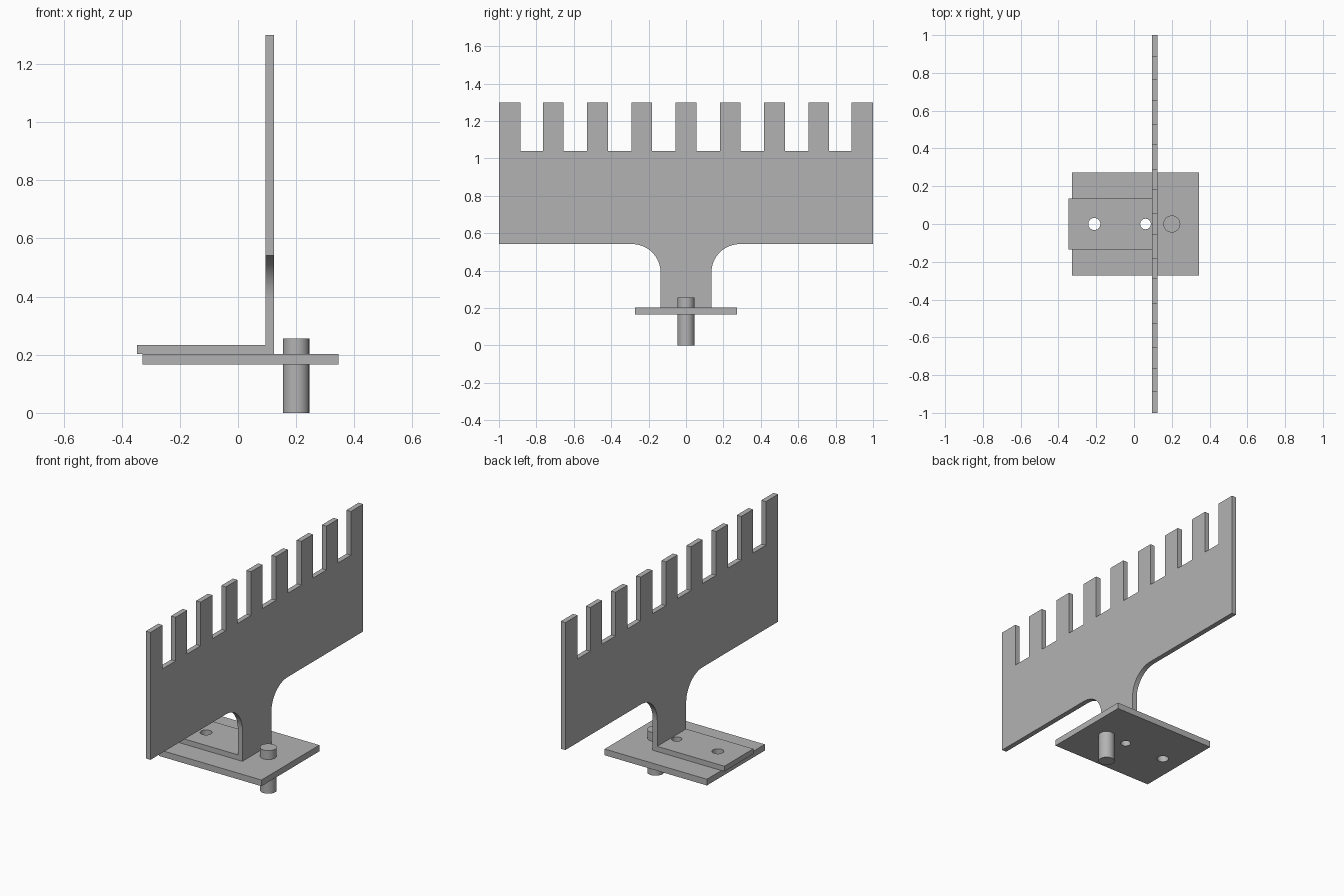
import bpy, bmesh, math
from mathutils import Matrix, Vector

cube = bpy.data.objects.get("Cube")
if cube:
    bpy.data.objects.remove(cube, do_unlink=True)

grey = bpy.data.materials.new("plain_grey")
grey.use_nodes = True
colour = (0.45, 0.45, 0.45, 1)
grey.diffuse_color = colour
grey.node_tree.nodes["Principled BSDF"].inputs["Base Color"].default_value = colour


def finish(name, bm):
    bmesh.ops.recalc_face_normals(bm, faces=bm.faces)
    mesh = bpy.data.meshes.new(name)
    bm.to_mesh(mesh)
    bm.free()
    mesh.materials.append(grey)
    obj = bpy.data.objects.new(name, mesh)
    bpy.context.collection.objects.link(obj)
    return obj


def activate(obj):
    bpy.ops.object.select_all(action='DESELECT')
    obj.select_set(True)
    bpy.context.view_layer.objects.active = obj


def smooth(obj):
    activate(obj)
    bpy.ops.object.shade_smooth_by_angle(angle=math.radians(30))


def box(name, x0, x1, half_y, z0, z1):
    bm = bmesh.new()
    size = Matrix.Diagonal((x1 - x0, 2 * half_y, z1 - z0, 1))
    place = Matrix.Translation(((x0 + x1) / 2, 0, (z0 + z1) / 2))
    bmesh.ops.create_cube(bm, size=1, matrix=place @ size)
    return finish(name, bm)


def cylinder(name, x, radius, z0, z1):
    bm = bmesh.new()
    bmesh.ops.create_cone(bm, cap_ends=True, segments=48, radius1=radius, radius2=radius,
                          depth=z1 - z0, matrix=Matrix.Translation((x, 0, (z0 + z1) / 2)))
    return finish(name, bm)


def drill(obj, holes):
    for x, radius in holes:
        cutter = cylinder("hole_cutter", x, radius, 0.1, 0.3)
        cutter.hide_render = True
        mod = obj.modifiers.new("hole", 'BOOLEAN')
        mod.operation = 'DIFFERENCE'
        mod.solver = 'EXACT'
        mod.object = cutter
        activate(obj)
        bpy.ops.object.modifier_apply(modifier=mod.name)
        bpy.data.objects.remove(cutter, do_unlink=True)
    smooth(obj)


PLATE_X0, PLATE_X1 = 0.094, 0.124
BASE_Z0, BASE_Z1, FOOT_Z1 = 0.166, 0.203, 0.234
STEM, FILLET = 0.136, 0.152
LOW, NOTCH, TOP = 0.542, 1.04, 1.3

# Right half of the comb outline: stem, rounded shoulder, lower edge
half = [(STEM, BASE_Z1)]
for i in range(17):
    a = math.pi - i / 16 * math.pi / 2
    half.append((STEM + FILLET + FILLET * math.cos(a), LOW - FILLET + FILLET * math.sin(a)))
half += [(1, LOW), (1, TOP)]

# Teeth from the outer end to the middle
pitch, half_tooth = 0.2365, 0.055
half += [(0.885, TOP), (0.885, NOTCH)]
for i in (3, 2, 1):
    outer, inner = i * pitch + half_tooth, i * pitch - half_tooth
    half += [(outer, NOTCH), (outer, TOP), (inner, TOP), (inner, NOTCH)]
half += [(half_tooth, NOTCH), (half_tooth, TOP)]
outline = half + [(-y, z) for y, z in reversed(half)]

# Upright comb plate
bm = bmesh.new()
face = bm.faces.new([bm.verts.new((PLATE_X0, y, z)) for y, z in outline])
new = bmesh.ops.extrude_face_region(bm, geom=[face])["geom"]
bmesh.ops.translate(bm, vec=Vector((PLATE_X1 - PLATE_X0, 0, 0)),
                    verts=[v for v in new if isinstance(v, bmesh.types.BMVert)])
smooth(finish("comb_plate", bm))

# Foot of the bracket and base plate, drilled through together
holes = [(-0.21, 0.032), (0.061, 0.028)]
drill(box("bracket_foot", -0.348, PLATE_X0, STEM, BASE_Z1, FOOT_Z1), holes)
drill(box("base_plate", -0.328, 0.345, 0.272, BASE_Z0, BASE_Z1), holes)

# Pivot pin through the base
smooth(cylinder("pivot_pin", 0.2, 0.045, 0, 0.256))
